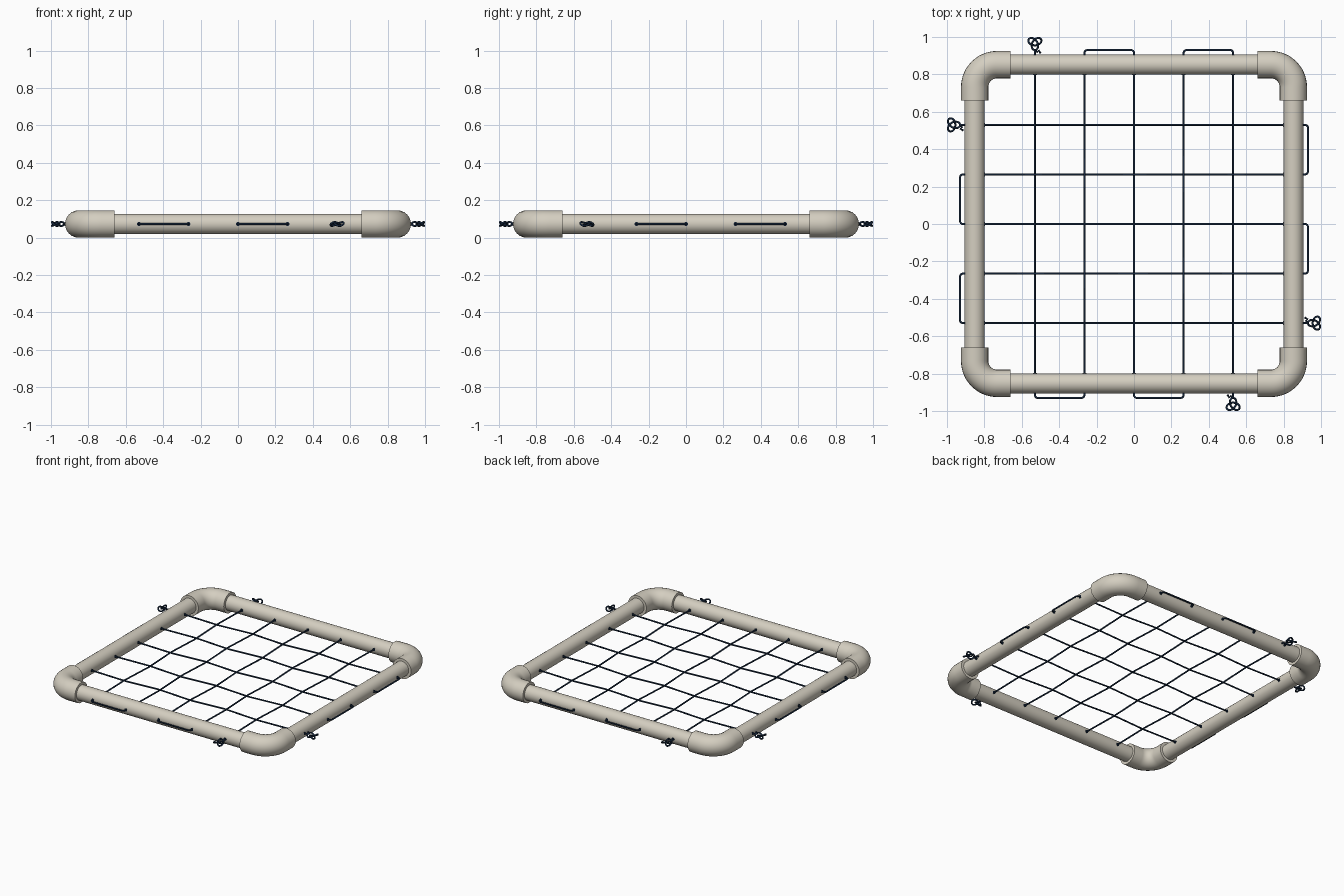
import bpy
import math
from mathutils import Vector

cube = bpy.data.objects.get("Cube")
if cube:
    bpy.data.objects.remove(cube, do_unlink=True)

MID = 0.073       # height of the frame centre
SIDE = 0.852      # distance of each pipe axis from the centre
OUT = 0.93        # outer reach of the cord loops
GAP = 0.265       # spacing of the net
CORD = 0.0055


def make_material(name, rgb):
    mat = bpy.data.materials.new(name)
    mat.use_nodes = True
    mat.diffuse_color = (*rgb, 1)
    bsdf = mat.node_tree.nodes["Principled BSDF"]
    bsdf.inputs["Base Color"].default_value = (*rgb, 1)
    bsdf.inputs["Roughness"].default_value = 0.6
    return mat


plastic = make_material("beige plastic", (0.66, 0.62, 0.53))
navy = make_material("navy cord", (0.008, 0.021, 0.05))


def tube(name, points, radius, mat, cyclic=False, resolution=3):
    """Sweep a round section along a path and turn it into a mesh."""
    curve = bpy.data.curves.new(name, "CURVE")
    curve.dimensions = "3D"
    curve.bevel_depth = radius
    curve.bevel_resolution = resolution
    curve.use_fill_caps = True
    spline = curve.splines.new("POLY")
    spline.points.add(len(points) - 1)
    for p, co in zip(spline.points, points):
        p.co = (*co, 1)
    spline.use_cyclic_u = cyclic
    temp = bpy.data.objects.new(name + " path", curve)
    bpy.context.collection.objects.link(temp)
    bpy.context.view_layer.update()
    deps = bpy.context.evaluated_depsgraph_get()
    mesh = bpy.data.meshes.new_from_object(temp.evaluated_get(deps))
    bpy.data.objects.remove(temp, do_unlink=True)
    mesh.materials.clear()
    mesh.materials.append(mat)
    obj = bpy.data.objects.new(name, mesh)
    bpy.context.collection.objects.link(obj)
    bpy.ops.object.select_all(action="DESELECT")
    obj.select_set(True)
    bpy.context.view_layer.objects.active = obj
    bpy.ops.object.shade_smooth_by_angle(angle=math.radians(40))
    return obj


def swap(points):
    """Mirror a path across the diagonal."""
    return [Vector((p.y, p.x, p.z)) for p in points]


def rounded(points, radius, steps=4):
    """Round the sharp turns of a path."""
    result = [points[0]]
    for a, b, c in zip(points, points[1:], points[2:]):
        u, v = (a - b).normalized(), (c - b).normalized()
        if u.dot(v) < -0.9:
            result.append(b)
            continue
        start, end = b + u * radius, b + v * radius
        for i in range(steps + 1):
            t = i / steps
            result.append(start * (1 - t) ** 2 + b * 2 * t * (1 - t) + end * t * t)
    return result + [points[-1]]


# Straight pipes
for s, side in ((-1, "front"), (1, "back")):
    path = [Vector((-0.7, s * SIDE, MID)), Vector((0.7, s * SIDE, MID))]
    tube(side + "_pipe", path, 0.054, plastic, resolution=10)
    tube(("right" if s < 0 else "left") + "_pipe", swap(path), 0.054, plastic, resolution=10)

# Corner elbows: a quarter bend with a straight socket at each end
BEND = 0.12
for sx, sname in ((-1, "right"), (1, "left")):
    for sy, fname in ((-1, "front"), (1, "back")):
        c = SIDE - BEND
        path = [(SIDE, 0.66)]
        for i in range(17):
            a = math.pi / 2 * i / 16
            path.append((c + BEND * math.cos(a), c + BEND * math.sin(a)))
        path.append((0.66, SIDE))
        path = [Vector((sx * x, sy * y, MID)) for x, y in path]
        tube(f"{fname}_{sname}_elbow", path, MID, plastic, resolution=10)

# Net cord: one long zigzag, woven over and under at the crossings
lines = range(-2, 3)


def net_path(weave):
    path = []
    for col in lines:
        direction = 1 if col % 2 else -1
        x = col * GAP
        run = [Vector((x, -OUT, MID)), Vector((x, -0.8, MID))]
        for row in lines:
            lift = weave * (-1) ** (row + col) * CORD
            run.append(Vector((x, row * GAP, MID + lift)))
        run += [Vector((x, 0.8, MID)), Vector((x, OUT, MID))]
        path += run if direction > 0 else run[::-1]
    return rounded(path, 0.018)


tube("lengthwise_cord", net_path(1), CORD, navy)
tube("crosswise_cord", swap(net_path(-1)), CORD, navy)

# Dark hole rims where the cord passes through the pipes
for s in (-1, 1):
    for col in lines:
        rim = [Vector((col * GAP, s * (SIDE + d), MID)) for d in (-0.0555, 0.0555)]
        tube("hole_rim", rim, 0.011, navy)
        tube("hole_rim", swap(rim), 0.011, navy)

# Three-lobed end knots with a loose tail
K = 0.0128
for s in (-1, 1):
    knot = []
    for i in range(60):
        t = 2 * math.pi * i / 60
        x = math.sin(t) + 2 * math.sin(2 * t)
        y = math.cos(t) - 2 * math.cos(2 * t)
        knot.append(Vector((-s * (2 * GAP + K * x), s * (0.968 + K * y),
                            MID + 0.01 * math.sin(3 * t))))
    tail = [Vector((-s * (2 * GAP + dx), s * y, MID))
            for dx, y in ((0, 0.932), (-0.012, 0.92), (-0.022, 0.927), (-0.03, 0.912))]
    for name, path, loop in (("knot", knot, True), ("knot_tail", tail, False)):
        tube(name, path, CORD, navy, cyclic=loop)
        tube(name, swap(path), CORD, navy, cyclic=loop)
